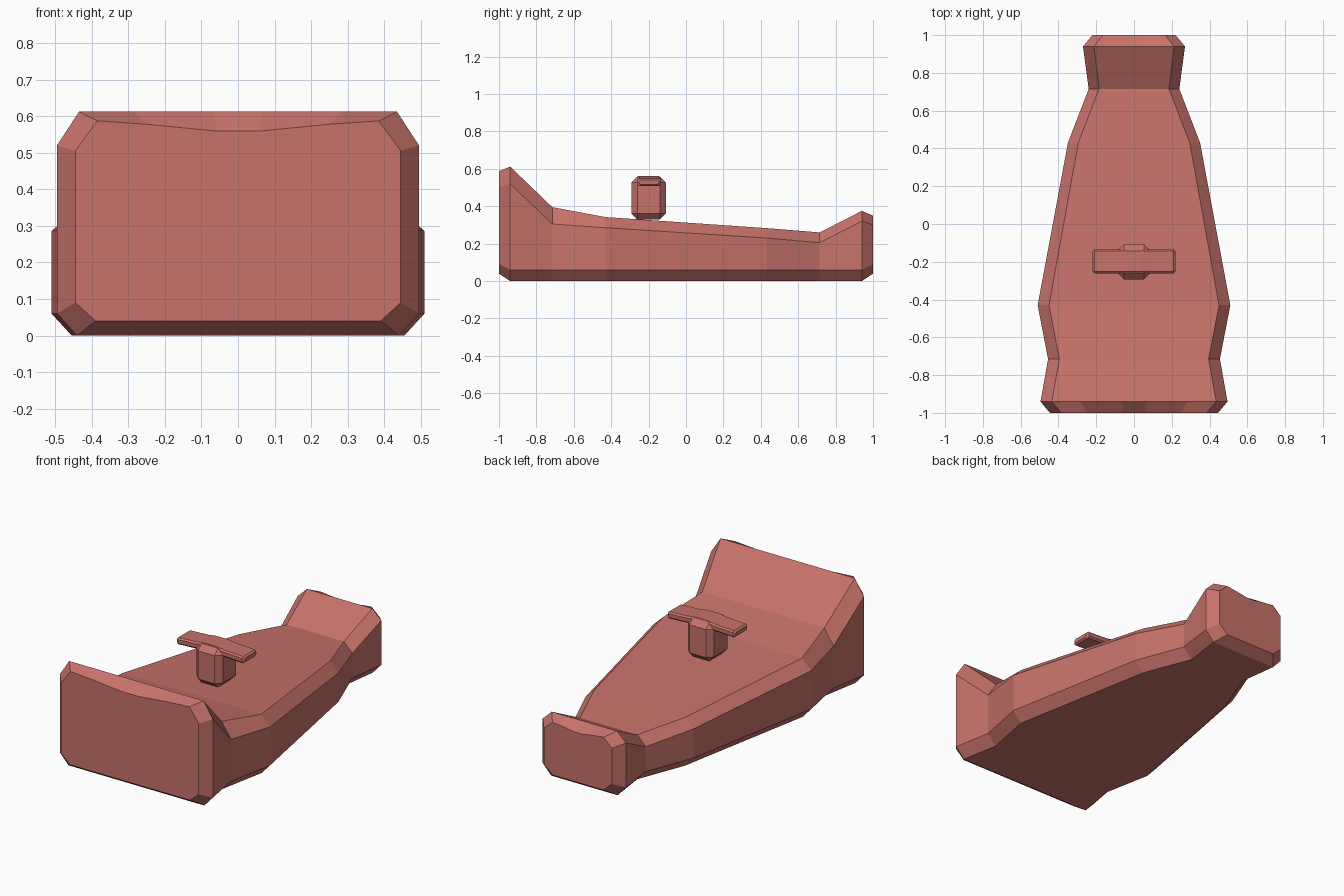
import bpy, bmesh

if "Cube" in bpy.data.objects:
    bpy.data.objects.remove(bpy.data.objects["Cube"])

mat = bpy.data.materials.new("clay_red")
mat.diffuse_color = (0.57, 0.17, 0.145, 1)
mat.use_nodes = True
mat.node_tree.nodes["Principled BSDF"].inputs["Base Color"].default_value = mat.diffuse_color


def finish(name, bm):
    bmesh.ops.recalc_face_normals(bm, faces=bm.faces)
    mesh = bpy.data.meshes.new(name)
    bm.to_mesh(mesh)
    bm.free()
    mesh.materials.append(mat)
    obj = bpy.data.objects.new(name, mesh)
    bpy.context.collection.objects.link(obj)
    return obj


def loft(name, rings):
    bm = bmesh.new()
    loops = [[bm.verts.new(p) for p in ring] for ring in rings]
    n = len(loops[0])
    for a, b in zip(loops, loops[1:]):
        for i in range(n):
            j = (i + 1) % n
            bm.faces.new((a[i], a[j], b[j], b[i]))
    bm.faces.new(loops[0])
    bm.faces.new(loops[-1])
    return finish(name, bm)


# Body: chamfered cross-sections lofted from front to back
# y, half width, half top width, shoulder z, top z, bottom z, lower chamfer z, top dip
stations = [
    (-1.00, 0.445, 0.385, 0.505, 0.587, 0.04, 0.09, 0.028),
    (-0.94, 0.495, 0.435, 0.520, 0.612, 0.00, 0.06, 0),
    (-0.715, 0.455, 0.395, 0.305, 0.395, 0.00, 0.06, 0),
    (-0.43, 0.510, 0.450, 0.285, 0.342, 0.00, 0.06, 0),
    (0.43, 0.350, 0.295, 0.230, 0.283, 0.00, 0.06, 0),
    (0.715, 0.240, 0.185, 0.205, 0.260, 0.00, 0.06, 0),
    (0.94, 0.270, 0.212, 0.320, 0.375, 0.00, 0.06, 0),
    (1.00, 0.220, 0.165, 0.300, 0.350, 0.04, 0.09, 0.02),
]
rings = []
for y, w, wt, zs, zt, zb, zc, dip in stations:
    half = [(w - 0.055, zb), (w, zc), (w, zs), (wt, zt),
            (wt * 0.65, zt - dip * 0.33), (wt * 0.15, zt - dip)]
    ring = [(x, y, z) for x, z in half]
    ring += [(-x, y, z) for x, z in reversed(half)]
    rings.append(ring)
loft("pedal_body", rings)

# Handle stem: box with wide chamfers, resting on the body
bm = bmesh.new()
bmesh.ops.create_cube(bm, size=1)
for v in bm.verts:
    v.co = (v.co.x * 0.17, -0.2 + v.co.y * 0.185, 0.444 + v.co.z * 0.228)
bmesh.ops.bevel(bm, geom=bm.edges[:], offset=0.032, segments=1,
                affect='EDGES', profile=0.5)
finish("handle_stem", bm)

# Handle crossbar: thin slightly arched bar with chamfered edges
rings = []
for x, hy, hz, zc in [(-0.22, 0.053, 0.012, 0.528), (-0.21, 0.063, 0.02, 0.528),
                      (-0.09, 0.063, 0.02, 0.534), (-0.04, 0.063, 0.02, 0.541),
                      (0.04, 0.063, 0.02, 0.541), (0.09, 0.063, 0.02, 0.534),
                      (0.21, 0.063, 0.02, 0.528), (0.22, 0.053, 0.012, 0.528)]:
    c = 0.009
    section = [(hy - c, -hz), (hy, c - hz), (hy, hz - c), (hy - c, hz),
               (c - hy, hz), (-hy, hz - c), (-hy, c - hz), (c - hy, -hz)]
    rings.append([(x, -0.198 + y, zc + z) for y, z in section])
loft("handle_crossbar", rings)
